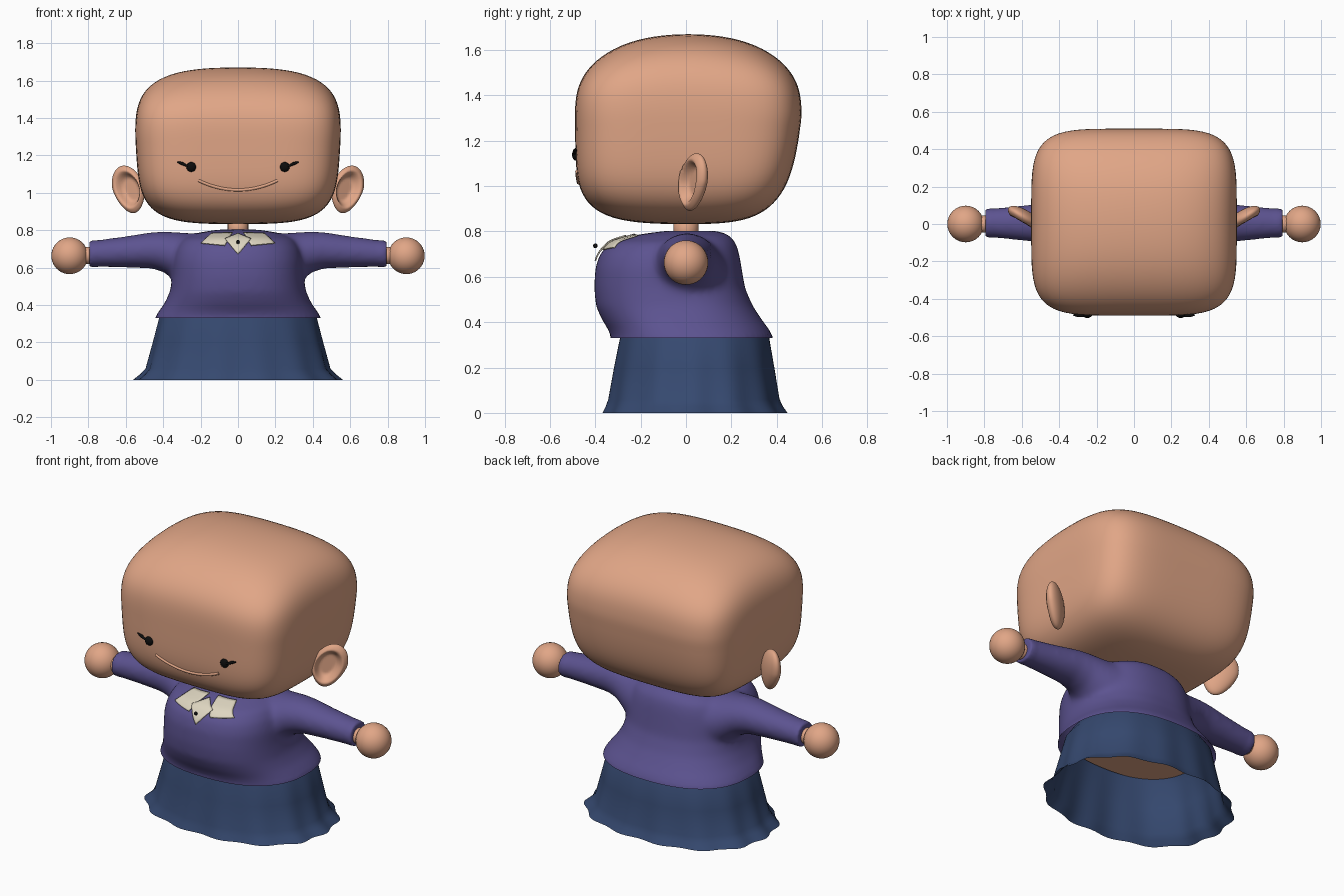
import bpy, bmesh, math
from mathutils import Vector, Matrix
from mathutils.bvhtree import BVHTree

cube = bpy.data.objects.get("Cube")
if cube:
    bpy.data.objects.remove(cube, do_unlink=True)


def material(name, rgb):
    m = bpy.data.materials.new(name)
    m.use_nodes = True
    m.diffuse_color = (*rgb, 1)
    bsdf = m.node_tree.nodes["Principled BSDF"]
    bsdf.inputs["Base Color"].default_value = (*rgb, 1)
    bsdf.inputs["Roughness"].default_value = 0.8
    return m


SKIN = material("skin", (0.75, 0.38, 0.24))
PURPLE = material("purple knit", (0.107, 0.086, 0.28))
BLUE = material("blue cloth", (0.036, 0.066, 0.16))
CREAM = material("cream cloth", (0.73, 0.67, 0.53))
BLACK = material("black", (0.004, 0.004, 0.004))


def add(name, bm, mat, smooth=True):
    me = bpy.data.meshes.new(name)
    bm.to_mesh(me)
    bm.free()
    for p in me.polygons:
        p.use_smooth = smooth
    ob = bpy.data.objects.new(name, me)
    me.materials.append(mat)
    bpy.context.collection.objects.link(ob)
    return ob


def skin_rings(bm, rings, caps=True):
    """Bridge rings of points into a tube."""
    vs = [[bm.verts.new(p) for p in r] for r in rings]
    n = len(vs[0])
    for a, b in zip(vs, vs[1:]):
        for i in range(n):
            j = (i + 1) % n
            bm.faces.new((a[i], a[j], b[j], b[i]))
    if caps:
        bm.faces.new(vs[0][::-1])
        bm.faces.new(vs[-1])
    bmesh.ops.recalc_face_normals(bm, faces=bm.faces)


def oval(n, power):
    """Unit superellipse."""
    out = []
    for i in range(n):
        a = 2 * math.pi * i / n
        c, s = math.cos(a), math.sin(a)
        r = (abs(c) ** power + abs(s) ** power) ** (-1 / power)
        out.append((c * r, s * r))
    return out


def flat_ring(z, rx, front, back, n=64, power=2.4, wave=0):
    mid, ry = (front + back) / 2, (back - front) / 2
    pts = []
    for i, (u, v) in enumerate(oval(n, power)):
        k = 1 + wave * math.cos(14 * 2 * math.pi * i / n)
        pts.append((u * rx * k, mid + v * ry * k, z))
    return pts


def ball(name, centre, radius, mat, scale=(1, 1, 1)):
    bm = bmesh.new()
    bmesh.ops.create_uvsphere(bm, u_segments=32, v_segments=20, radius=radius)
    bmesh.ops.scale(bm, vec=scale, verts=bm.verts)
    bmesh.ops.translate(bm, vec=centre, verts=bm.verts)
    return add(name, bm, mat)


def cylinder(name, a, b, radius, mat):
    a, b = Vector(a), Vector(b)
    bm = bmesh.new()
    rot = (b - a).to_track_quat('Z', 'Y').to_matrix().to_4x4()
    bmesh.ops.create_cone(bm, cap_ends=True, segments=24, radius1=radius, radius2=radius,
                          depth=(b - a).length, matrix=Matrix.Translation((a + b) / 2) @ rot)
    return add(name, bm, mat)


def tube(name, pts, radius, mat, widths=None):
    cu = bpy.data.curves.new(name, 'CURVE')
    cu.dimensions = '3D'
    cu.bevel_depth = radius
    cu.bevel_resolution = 3
    cu.use_fill_caps = True
    sp = cu.splines.new('POLY')
    sp.points.add(len(pts) - 1)
    for i, p in enumerate(pts):
        sp.points[i].co = (*p, 1)
        sp.points[i].radius = widths[i] if widths else 1
    cu.materials.append(mat)
    ob = bpy.data.objects.new(name, cu)
    bpy.context.collection.objects.link(ob)


def surface(ob):
    return BVHTree.FromPolygons([v.co for v in ob.data.vertices],
                                [p.vertices[:] for p in ob.data.polygons])


# Head: a rounded box, domed above and below, drawn in at the lower back
bm = bmesh.new()
bmesh.ops.create_cube(bm, size=2)
bmesh.ops.subdivide_edges(bm, edges=bm.edges, cuts=25, use_grid_fill=True)
for v in bm.verts:
    x, y, z = v.co
    q, p = 4.8, (4 if z > 0 else 4.6)
    flat = (abs(x) ** q + abs(y) ** q) ** (1 / q)
    x, y, z = v.co / (flat ** p + abs(z) ** p) ** (1 / p)
    if z > 0:
        height = 0.42 - 0.045 * x * x - 0.11 * y * y
    else:
        height = 0.418 - 0.02 * x * x - 0.03 * y * y
    low = max(0, 0.25 - z) / 1.25
    width = 0.55 * (1 - 0.07 * low ** 1.5)
    depth = 0.50 * (1 - (0.2 if y > 0 else 0.02) * low ** 1.6)
    v.co = (x * width, y * depth + 0.01, 1.25 + z * height)
head = add("head", bm, SKIN)
face = surface(head)


def on_face(x, z):
    return face.ray_cast(Vector((x, -2, z)), Vector((0, 1, 0)))[0]


# Mouth
tube("smile", [on_face(x, 1.015 + 0.05 * (x / 0.21) ** 2)
               for x in [-0.21 + 0.42 * i / 24 for i in range(25)]], 0.008, SKIN)

# Neck
cylinder("neck", (0, 0, 0.74), (0, 0, 0.88), 0.055, SKIN)

for side, label in ((1, "left"), (-1, "right")):
    # Eye and lash
    c = on_face(side * 0.25, 1.138)
    ball(label + "_eye", c, 0.026, BLACK, (1, 0.7, 1))
    lash = [on_face(side * x, z) + Vector((0, -0.008, 0))
            for x, z in ((0.25, 1.14), (0.28, 1.147), (0.30, 1.157), (0.325, 1.165))]
    tube(label + "_lash", lash, 0.009, BLACK, (0.8, 0.7, 1, 0.4))

    # Ear: a flattened ball with a scooped front, swept backward
    bm = bmesh.new()
    bmesh.ops.create_uvsphere(bm, u_segments=48, v_segments=32, radius=1)
    for v in bm.verts:
        x, y, z = v.co
        r = math.hypot(x + 0.1, z)
        if y < 0 and r < 0.8:
            s = min(1, max(0, (r - 0.45) / 0.35))
            s = s * s * (3 - 2 * s)
            y = 0.4 - s
        x *= 0.098 * (1 + 0.2 * min(0, z))
        y *= 0.042
        x += 0.028 * z
        a = math.radians(32)
        v.co = (side * (0.585 + x * math.cos(a) - y * math.sin(a)),
                0.032 + x * math.sin(a) + y * math.cos(a), 1.018 + 0.127 * z)
    bmesh.ops.recalc_face_normals(bm, faces=bm.faces)
    add(label + "_ear", bm, SKIN)

    # Hand and wrist
    ball(label + "_hand", (side * 0.9, 0, 0.663), 0.098, SKIN)
    cylinder(label + "_wrist", (side * 0.75, 0, 0.665), (side * 0.85, 0, 0.665), 0.045, SKIN)

# Sweater: torso and flared sleeves fused, cut at the hem, smoothed at the shoulders
bm = bmesh.new()
torso = [(0.27, 0.445, -0.33, 0.387), (0.33, 0.443, -0.332, 0.384), (0.36, 0.428, -0.338, 0.372),
         (0.41, 0.392, -0.37, 0.335), (0.47, 0.364, -0.397, 0.295), (0.55, 0.35, -0.405, 0.26),
         (0.64, 0.345, -0.40, 0.245), (0.70, 0.33, -0.38, 0.235), (0.75, 0.30, -0.335, 0.22),
         (0.785, 0.22, -0.22, 0.19), (0.803, 0.11, -0.09, 0.14)]
skin_rings(bm, [flat_ring(*r) for r in torso])
sleeve = [(0.2, 0.45, 0.78, 0.19), (0.29, 0.48, 0.787, 0.16), (0.34, 0.525, 0.79, 0.142),
          (0.39, 0.572, 0.793, 0.126), (0.46, 0.595, 0.79, 0.112), (0.6, 0.6, 0.768, 0.094),
          (0.795, 0.603, 0.742, 0.075)]
for side in (1, -1):
    skin_rings(bm, [[(side * x, 0.005 + u * ry, (lo + hi) / 2 + v * (hi - lo) / 2)
                     for u, v in oval(40, 2)] for x, lo, hi, ry in sleeve])
sweater = add("sweater", bm, PURPLE)
mod = sweater.modifiers.new("fuse", 'REMESH')
mod.mode = 'VOXEL'
mod.voxel_size = 0.012
fused = bpy.data.meshes.new_from_object(
    sweater.evaluated_get(bpy.context.evaluated_depsgraph_get()))
sweater.modifiers.clear()
bm = bmesh.new()
bm.from_mesh(fused)
bmesh.ops.bisect_plane(bm, geom=bm.verts[:] + bm.edges[:] + bm.faces[:], dist=0.0001,
                       plane_co=(0, 0, 0.33), plane_no=(0, 0, 1), clear_inner=True)
soft = [v for v in bm.verts if v.co.z > 0.35 and abs(v.co.x) < 0.76]
for _ in range(14):
    bmesh.ops.smooth_vert(bm, verts=soft, factor=0.5, use_axis_x=True, use_axis_y=True,
                          use_axis_z=True)
bm.to_mesh(sweater.data)
bm.free()
for p in sweater.data.polygons:
    p.use_smooth = True
chest = surface(sweater)

# Collar: three thin flaps laid on the chest
flaps = {"centre_flap": ((0, 0.772), (0.068, 0.745), (0, 0.668), (-0.068, 0.745))}
for side, label in ((1, "left"), (-1, "right")):
    flaps[label + "_flap"] = [(side * x, z) for x, z in
                              ((0.03, 0.782), (0.14, 0.778), (0.195, 0.727), (0.07, 0.715))]
for name, quad in flaps.items():
    a, b, c, d = (Vector(p) for p in quad)
    lift = 0.014 if name.startswith("centre") else 0.009
    bm = bmesh.new()
    n = 10
    grid = []
    for i in range(n + 1):
        for j in range(n + 1):
            p = a.lerp(b, i / n).lerp(d.lerp(c, i / n), j / n)
            hit, nor = chest.ray_cast(Vector((p.x, -2, p.y)), Vector((0, 1, 0)))[:2]
            grid.append(bm.verts.new(hit + nor * lift))
    for i in range(n):
        for j in range(n):
            k = i * (n + 1) + j
            bm.faces.new((grid[k], grid[k + n + 1], grid[k + n + 2], grid[k + 1]))
    bmesh.ops.recalc_face_normals(bm, faces=bm.faces)
    flap = add(name, bm, CREAM)
    flap.modifiers.new("thickness", 'SOLIDIFY').thickness = 0.007
ball("collar_button", (0, -0.4, 0.737), 0.01, BLACK)

# Skirt: open cone with a wavy flared hem
bm = bmesh.new()
skirt = [(0.39, 0.375, -0.275, 0.33, 0), (0.33, 0.42, -0.292, 0.368, 0.004),
         (0.2, 0.452, -0.318, 0.39, 0.008), (0.06, 0.488, -0.342, 0.412, 0.013),
         (0.03, 0.515, -0.352, 0.425, 0.016), (0, 0.55, -0.365, 0.445, 0.02)]
skin_rings(bm, [flat_ring(z, rx, f, b, 112, 2.3, w) for z, rx, f, b, w in skirt], caps=False)
add("skirt", bm, BLUE)

# Body underside inside the skirt
bm = bmesh.new()
skin_rings(bm, [flat_ring(0.355, 0.39, -0.275, 0.33), flat_ring(0.375, 0.37, -0.27, 0.32)])
add("lower_body", bm, SKIN, smooth=False)
